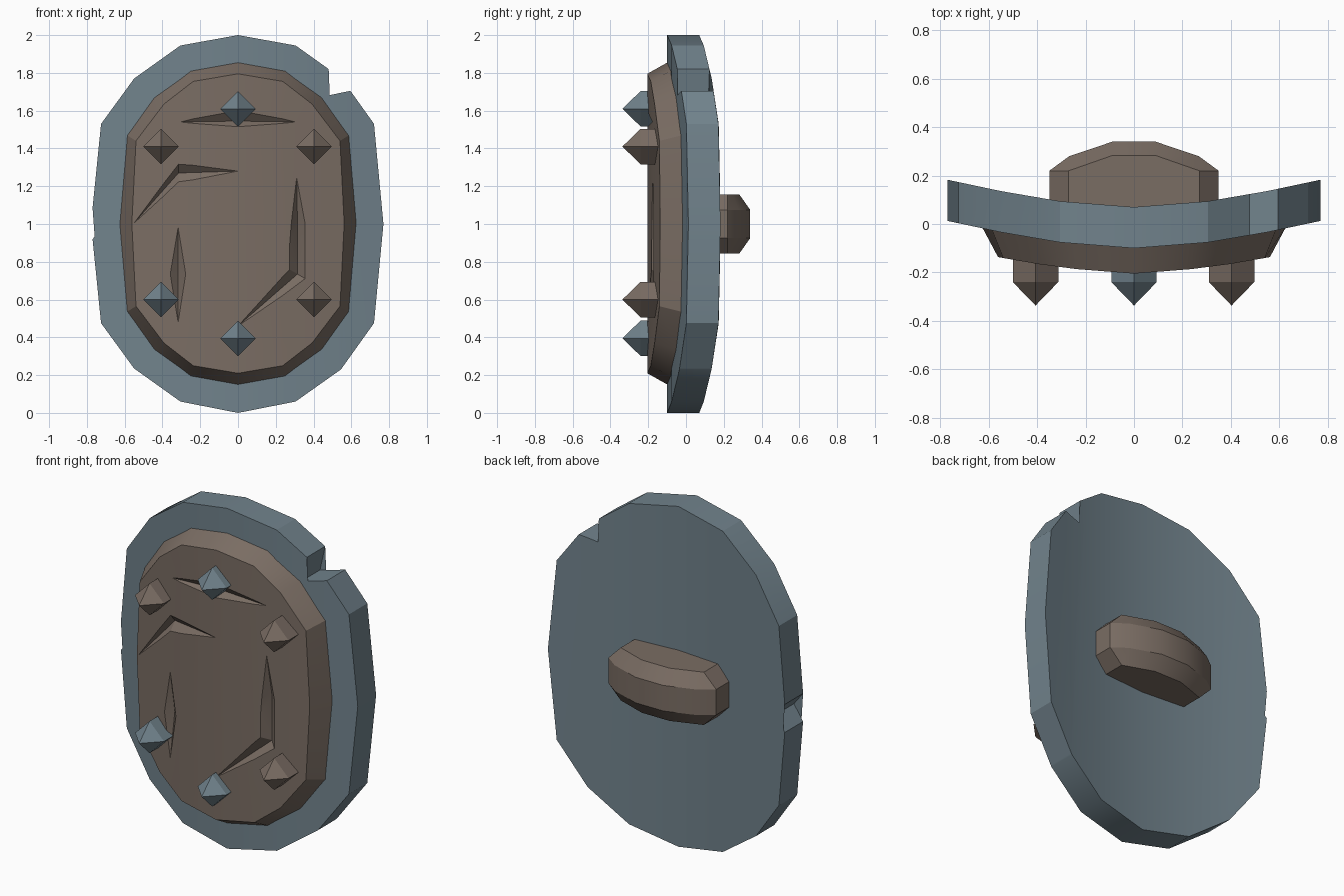
import bpy, bmesh, math
from mathutils import Vector

if "Cube" in bpy.data.objects:
    bpy.data.objects.remove(bpy.data.objects["Cube"])


def material(name, rgb):
    m = bpy.data.materials.new(name)
    m.diffuse_color = (*rgb, 1)
    m.use_nodes = True
    m.node_tree.nodes["Principled BSDF"].inputs["Base Color"].default_value = m.diffuse_color
    return m


STEEL = material("blue grey steel", (0.165, 0.225, 0.262))
WOOD = material("brown wood", (0.195, 0.153, 0.126))

KNOTS = [(0, 0), (0.305, 0.024), (0.55, 0.066), (0.80, 0.119)]


def bend(x):
    """Backward bow of the shield, as straight strips between the knots."""
    x = abs(x)
    for (a, p), (b, q) in zip(KNOTS, KNOTS[1:]):
        if x <= b:
            return p + (q - p) * (x - a) / (b - a)
    return KNOTS[-1][1]


def finish(name, bm, mat, smooth=True):
    bmesh.ops.recalc_face_normals(bm, faces=bm.faces[:])
    me = bpy.data.meshes.new(name)
    bm.to_mesh(me)
    bm.free()
    me.materials.append(mat)
    ob = bpy.data.objects.new(name, me)
    bpy.context.collection.objects.link(ob)
    if smooth:
        smooth_shade(ob)
    return ob


def activate(ob):
    bpy.ops.object.select_all(action='DESELECT')
    ob.select_set(True)
    bpy.context.view_layer.objects.active = ob


def smooth_shade(ob):
    activate(ob)
    bpy.ops.object.shade_smooth_by_angle(angle=math.radians(25))


def bridge(bm, a, b):
    n = len(a)
    for i in range(n):
        bm.faces.new((a[i], a[(i + 1) % n], b[(i + 1) % n], b[i]))


# Metal rim plate with two battle notches
outline = [(0, 2), (0.305, 1.945), (0.48, 1.82), (0.45, 1.675), (0.595, 1.705),
           (0.72, 1.53), (0.77, 1.0), (0.72, 0.475), (0.545, 0.23), (0.305, 0.06),
           (0, 0.0), (-0.305, 0.06), (-0.55, 0.235), (-0.725, 0.475),
           (-0.77, 0.92), (-0.70, 1.0), (-0.77, 1.085), (-0.725, 1.53),
           (-0.55, 1.77), (-0.305, 1.945)]
bm = bmesh.new()
bm.faces.new([bm.verts.new((x, 0, z)) for x, z in outline])
bmesh.ops.triangulate(bm, faces=bm.faces[:])
for cut in (-0.55, -0.305, 0, 0.305, 0.55):
    bmesh.ops.bisect_plane(bm, geom=bm.verts[:] + bm.edges[:] + bm.faces[:],
                           dist=1e-4, plane_co=(cut, 0, 0), plane_no=(1, 0, 0))
front = bm.faces[:]
ext = bmesh.ops.extrude_face_region(bm, geom=front, use_keep_orig=True)
for v in ext["geom"]:
    if isinstance(v, bmesh.types.BMVert):
        v.co.y += 0.17
for v in bm.verts:
    v.co.y += bend(v.co.x) - 0.10
finish("rim_plate", bm, STEEL)


# Raised wooden panel with a sloping edge, built in vertical strips
def panel_loop(bm, quarter, y):
    up = [(-x, z) for x, z in quarter[:0:-1]] + quarter
    pts = up + [(x, 2.005 - z) for x, z in up[-2:0:-1]]
    return [bm.verts.new((x, y + bend(x), z)) for x, z in pts]


def strips(bm, loop):
    n = len(loop)
    for i in range(n // 2):
        quad = [loop[i], loop[i + 1], loop[-i - 1], loop[-i % n]]
        bm.faces.new(list(dict.fromkeys(quad)))


bm = bmesh.new()
inner = panel_loop(bm, [(0, 1.795), (0.237, 1.755), (0.392, 1.635),
                        (0.54, 1.44), (0.562, 1.0025)], -0.205)
outer = panel_loop(bm, [(0, 1.857), (0.25, 1.812), (0.445, 1.67),
                        (0.588, 1.47), (0.628, 1.0025)], -0.095)
strips(bm, inner)
strips(bm, outer)
bridge(bm, inner, outer)
panel = finish("wood_panel", bm, WOOD, smooth=False)

# Gouges: tip, stations of (side, valley, side), tip
gouges = [
    ((-0.32, 1.54), [((0, 1.60), (0, 1.545), (0, 1.515))], (0.32, 1.54)),
    ((-0.55, 1.005), [((-0.315, 1.32), (-0.315, 1.27), (-0.315, 1.22))], (0, 1.28)),
    ((0.31, 1.265), [((0.28, 1.0), (0.315, 1.0), (0.357, 1.0)),
                     ((0.272, 0.76), (0.315, 0.735), (0.357, 0.71))], (0, 0.46)),
    ((-0.317, 1.0), [((-0.36, 0.735), (-0.317, 0.735), (-0.275, 0.735))], (-0.317, 0.46)),
]


def on_face(p, depth=0.0):
    return Vector((p[0], -0.205 + bend(p[0]) + depth, p[1]))


for start, stations, end in gouges:
    bm = bmesh.new()
    a, b = bm.verts.new(on_face(start)), bm.verts.new(on_face(end))
    rings = []
    for left, valley, right in stations:
        v = on_face(valley, 0.045)
        # widen the sides so the cutter stands clear of the surface
        rings.append([bm.verts.new(c) for c in
                      (v + 2 * (on_face(left) - v), v, v + 2 * (on_face(right) - v))])
    for i in range(3):
        j = (i + 1) % 3
        bm.faces.new((a, rings[0][i], rings[0][j]))
        bm.faces.new((b, rings[-1][j], rings[-1][i]))
    for r, s in zip(rings, rings[1:]):
        bridge(bm, r, s)
    bmesh.ops.triangulate(bm, faces=bm.faces[:])
    cutter = finish("gouge_cutter", bm, WOOD, smooth=False)
    cutter.hide_render = True
    mod = panel.modifiers.new("gouge", 'BOOLEAN')
    mod.operation, mod.solver, mod.object = 'DIFFERENCE', 'EXACT', cutter
    activate(panel)
    bpy.ops.object.modifier_apply(modifier=mod.name)
    bpy.data.objects.remove(cutter)
smooth_shade(panel)

# Diamond studs, some metal and some wood
studs = [(0, 1.61, STEEL), (0, 0.395, STEEL), (-0.407, 0.6, STEEL),
         (0.403, 0.6, WOOD), (-0.407, 1.41, WOOD), (0.403, 1.41, WOOD)]
for x, z, mat in studs:
    bm = bmesh.new()
    rings = [[bm.verts.new((x + r * dx, y, z + r * dz))
              for dx, dz in ((1, 0), (0, 1), (-1, 0), (0, -1))]
             for y, r in ((-0.12, 0.094), (-0.24, 0.094))]
    bridge(bm, *rings)
    bm.faces.new(rings[0])
    tip = bm.verts.new((x, -0.337, z))
    for i in range(4):
        bm.faces.new((rings[1][i], rings[1][(i + 1) % 4], tip))
    finish("stud", bm, mat)

# Chunky chamfered grip on the back
small = [(0.27, 0.05), (0.27, 0.22), (0.09, 0.283)]
large = [(0.35, 0.05), (0.35, 0.22), (0.268, 0.28), (0.09, 0.34)]
small.insert(2, (0.2, 0.2445))
bm = bmesh.new()
loops = []
for z, prof in ((0.845, small), (0.925, large), (1.075, large), (1.155, small)):
    pts = prof + [(-x, y) for x, y in reversed(prof)]
    loops.append([bm.verts.new((x, y, z)) for x, y in pts])
for lo, hi in zip(loops, loops[1:]):
    bridge(bm, lo, hi)
bm.faces.new(loops[0])
bm.faces.new(loops[-1])
finish("back_grip", bm, WOOD)
